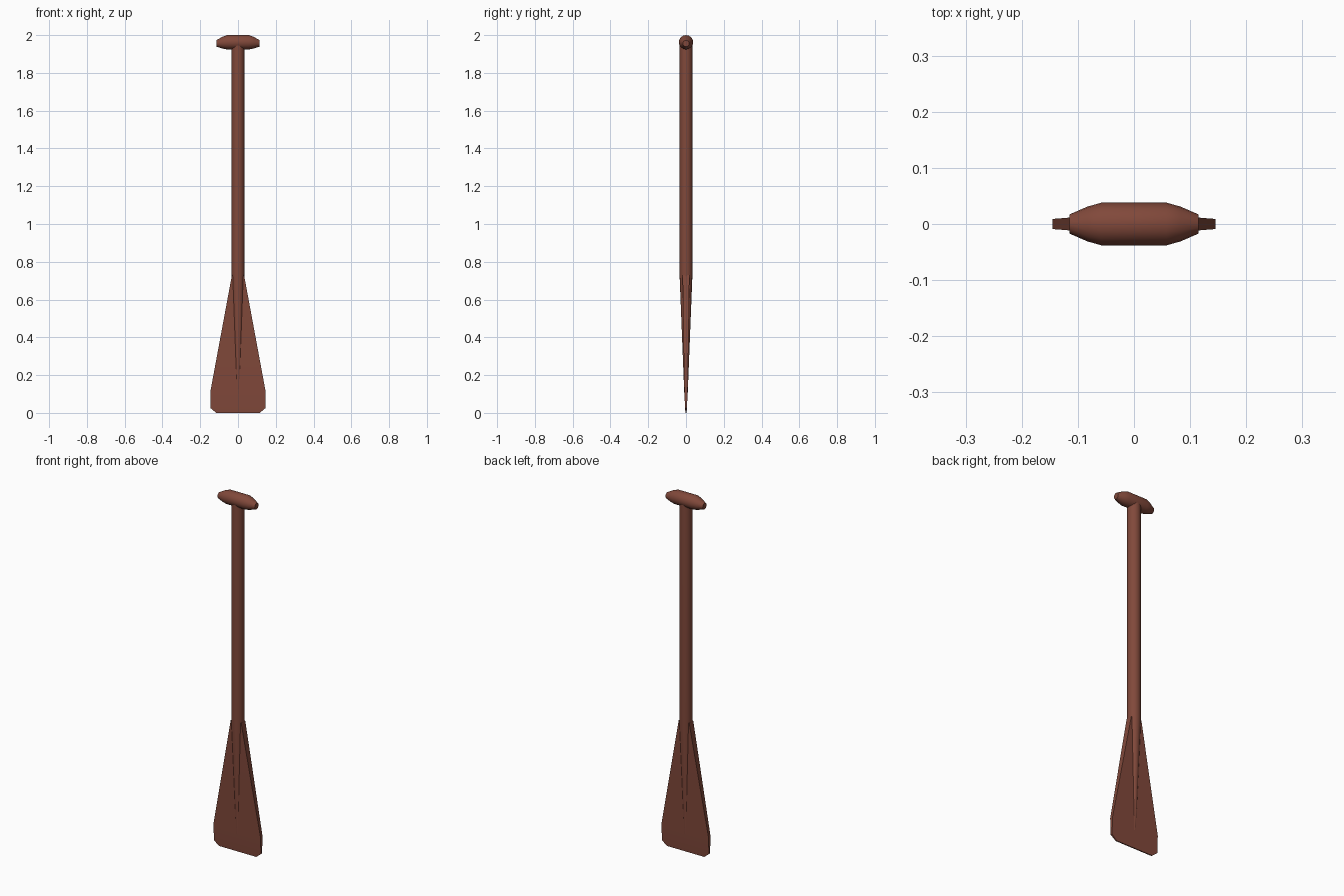
import bpy, bmesh, math
from mathutils import Vector

if "Cube" in bpy.data.objects:
    bpy.data.objects.remove(bpy.data.objects["Cube"])

wood = bpy.data.materials.new("brown_wood")
wood.diffuse_color = (0.22, 0.066, 0.043, 1)
wood.use_nodes = True
wood.node_tree.nodes["Principled BSDF"].inputs["Base Color"].default_value = wood.diffuse_color


def loft(name, rings, angle=30):
    """Skin a list of equal-length point rings and cap both ends."""
    bm = bmesh.new()
    loops = [[bm.verts.new(p) for p in ring] for ring in rings]
    n = len(loops[0])
    for a, b in zip(loops, loops[1:]):
        for i in range(n):
            j = (i + 1) % n
            bm.faces.new((a[i], a[j], b[j], b[i]))
    bm.faces.new(loops[0][::-1])
    bm.faces.new(loops[-1])
    bmesh.ops.recalc_face_normals(bm, faces=bm.faces)
    mesh = bpy.data.meshes.new(name)
    bm.to_mesh(mesh)
    bm.free()
    mesh.materials.append(wood)
    obj = bpy.data.objects.new(name, mesh)
    bpy.context.collection.objects.link(obj)
    bpy.ops.object.select_all(action='DESELECT')
    obj.select_set(True)
    bpy.context.view_layer.objects.active = obj
    bpy.ops.object.shade_smooth_by_angle(angle=math.radians(angle))
    return obj


def circle(center, u, v, r, n=16):
    c, u, v = Vector(center), Vector(u), Vector(v)
    return [c + r * (math.cos(t) * u + math.sin(t) * v)
            for t in (2 * math.pi * i / n for i in range(n))]


X, Y, Z = (1, 0, 0), (0, 1, 0), (0, 0, 1)

# Shaft, tapering to a slim rib down the middle of the blade
loft("shaft", [circle((0, 0, z), X, Y, r) for z, r in
               [(0.10, 0.009), (0.73, 0.034), (1.95, 0.034)]])

# Flat blade: (height, half width, half thickness)
blade = [(0.0, 0.115, 0.003), (0.025, 0.145, 0.005),
         (0.12, 0.145, 0.009), (0.73, 0.032, 0.018)]
loft("blade", [[(-w, -t, z), (w, -t, z), (w, t, z), (-w, t, z)]
               for z, w, t in blade])

# Cross grip with drooping tapered ends: (x, centre height, radius)
half = [(0.058, 1.962, 0.038), (0.083, 1.960, 0.031), (0.115, 1.956, 0.017)]
grip = [(-x, z, r) for x, z, r in reversed(half)] + half
loft("grip", [circle((x, 0, z), Y, Z, r) for x, z, r in grip], 40)
